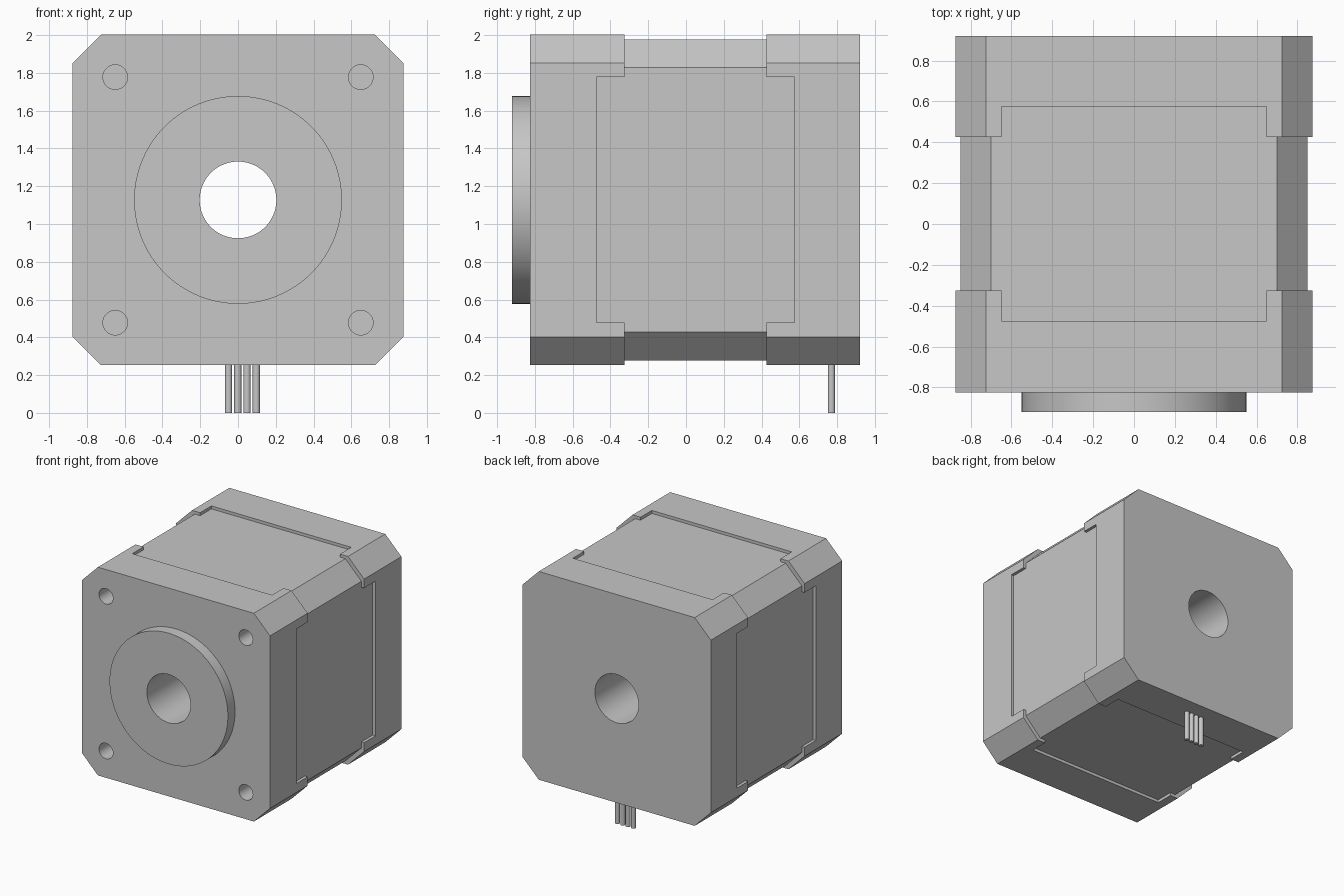
import bpy, bmesh, math
from mathutils import Matrix

if "Cube" in bpy.data.objects:
    bpy.data.objects.remove(bpy.data.objects["Cube"])

CZ = 1.1275                      # height of the motor axis
grey = bpy.data.materials.new("light_grey")
grey.diffuse_color = (0.57, 0.57, 0.57, 1)
grey.use_nodes = True
grey.node_tree.nodes["Principled BSDF"].inputs["Base Color"].default_value = grey.diffuse_color


def finish(name, bm):
    bmesh.ops.recalc_face_normals(bm, faces=bm.faces)
    me = bpy.data.meshes.new(name)
    bm.to_mesh(me)
    bm.free()
    ob = bpy.data.objects.new(name, me)
    bpy.context.collection.objects.link(ob)
    me.materials.append(grey)
    return ob


def octagon_block(name, half, chamfer, y0, y1):
    """Square block along y with chamfered corners."""
    a, b = half, half - chamfer
    pts = [(b, a), (a, b), (a, -b), (b, -a), (-b, -a), (-a, -b), (-a, b), (-b, a)]
    bm = bmesh.new()
    face = bm.faces.new([bm.verts.new((x, y0, CZ + z)) for x, z in pts])
    ext = bmesh.ops.extrude_face_region(bm, geom=[face])["geom"]
    bmesh.ops.translate(bm, vec=(0, y1 - y0, 0),
                        verts=[v for v in ext if isinstance(v, bmesh.types.BMVert)])
    return finish(name, bm)


def cylinder_y(name, r, y0, y1, x=0, z=CZ, n=96):
    bm = bmesh.new()
    m = Matrix.Translation((x, (y0 + y1) / 2, z)) @ Matrix.Rotation(math.pi / 2, 4, 'X')
    bmesh.ops.create_cone(bm, cap_ends=True, segments=n, radius1=r, radius2=r,
                          depth=y1 - y0, matrix=m)
    return finish(name, bm)


def box(name, sx, sz, y0, y1):
    bm = bmesh.new()
    m = Matrix.Translation((0, (y0 + y1) / 2, CZ)) @ Matrix.Diagonal((sx, y1 - y0, sz, 1))
    bmesh.ops.create_cube(bm, size=1, matrix=m)
    return finish(name, bm)


def cut(ob, cutter):
    mod = ob.modifiers.new("cut", 'BOOLEAN')
    mod.operation, mod.solver, mod.object = 'DIFFERENCE', 'EXACT', cutter
    bpy.context.view_layer.objects.active = ob
    bpy.ops.object.modifier_apply(modifier=mod.name)
    bpy.data.objects.remove(cutter)


# Laminated core and the two end caps
core = octagon_block("stator_core", 0.85, 0.15, -0.475, 0.575)
front = octagon_block("front_cap", 0.875, 0.15, -0.825, -0.325)
rear = octagon_block("rear_cap", 0.875, 0.15, 0.425, 0.92)

# Notch the flat sides of the caps so only corner ears reach over the core
for cap, y0, y1 in ((front, -0.475, -0.2), (rear, 0.3, 0.575)):
    cut(cap, box("notch_cutter", 1.3, 3, y0, y1))
    cut(cap, box("notch_cutter", 3, 1.3, y0, y1))

# Blind mounting holes in the front cap
for sx in (-1, 1):
    for sz in (-1, 1):
        cut(front, cylinder_y("hole_cutter", 0.065, -1, -0.6, sx * 0.65, CZ + sz * 0.65, 48))

# Raised round pilot, then the shaft bore through everything
boss = cylinder_y("pilot_boss", 0.55, -0.92, -0.825, n=128)
for ob in (core, front, rear, boss):
    cut(ob, cylinder_y("bore_cutter", 0.203, -1.5, 1.5))

# Four lead wires under the rear cap
wires = []
for i in range(4):
    bm = bmesh.new()
    bmesh.ops.create_cone(bm, cap_ends=True, segments=32, radius1=0.019, radius2=0.019,
                          depth=0.27,
                          matrix=Matrix.Translation((-0.05 + 0.049 * i, 0.77, 0.135)))
    wires.append(finish(f"lead_wire_{i + 1}", bm))

# Smooth round surfaces, keep edges sharp
for ob in [core, front, rear, boss] + wires:
    bpy.ops.object.select_all(action='DESELECT')
    ob.select_set(True)
    bpy.context.view_layer.objects.active = ob
    bpy.ops.object.shade_smooth_by_angle(angle=math.radians(30))
